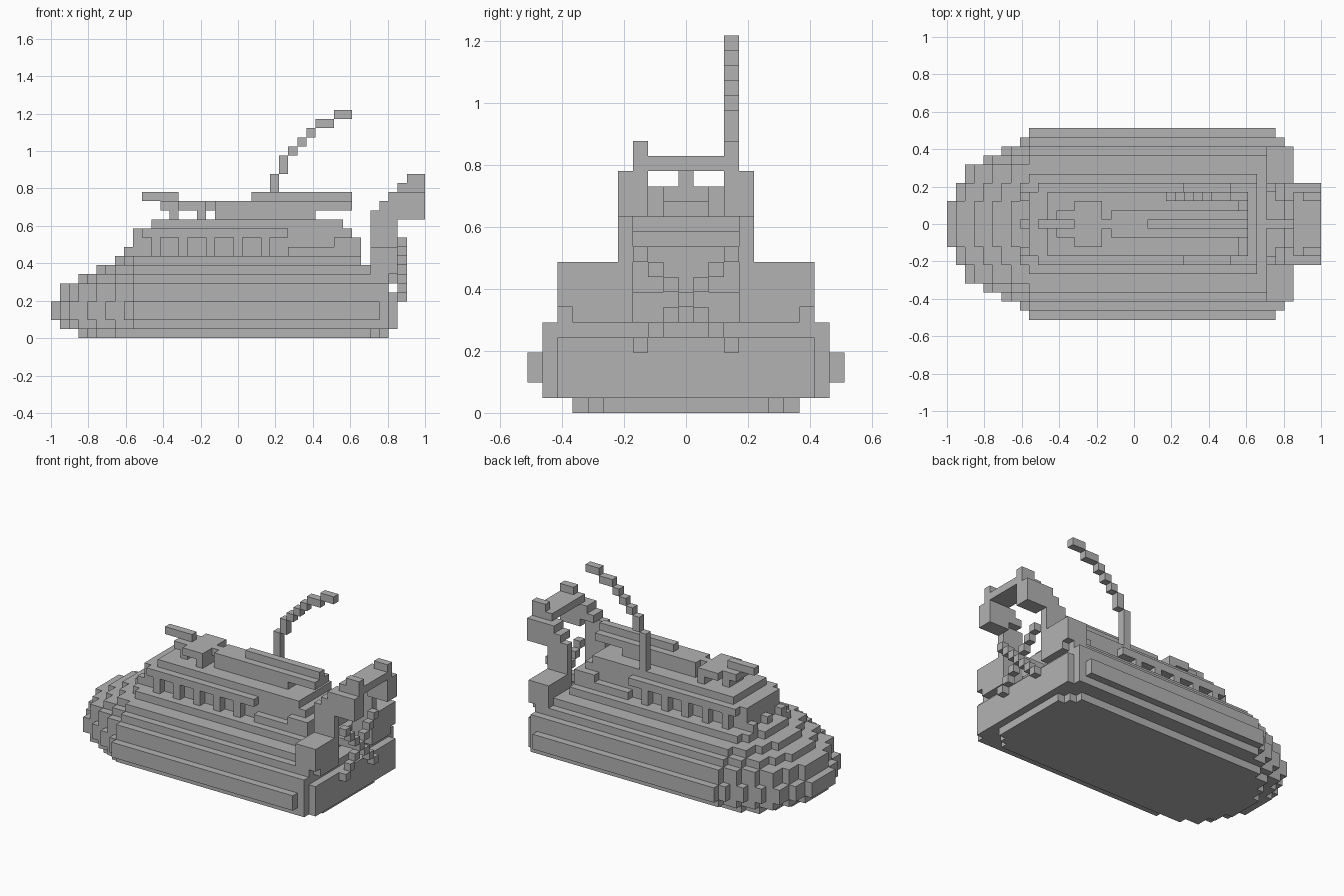
import bpy, bmesh

if "Cube" in bpy.data.objects:
    bpy.data.objects.remove(bpy.data.objects["Cube"])

V = 2 / 41                      # edge of one block; the model is 41 x 21 x 25 blocks
parts = {}


def box(name, x0, x1, y0, y1, z0, z1, mirror=False):
    """Fill blocks; x1, z1 exclusive, y0..y1 inclusive counted from the centre line."""
    cells = parts.setdefault(name, set())
    for i in range(x0, x1):
        for j in range(y0, y1 + 1):
            for k in range(z0, z1):
                cells.add((i, j, k))
                if mirror:
                    cells.add((i, -j, k))


# Half-width of the rounded bow, block by block from the tip
BOW = [2, 4, 6, 6, 7, 7, 8, 8, 9]


def layer(name, start, end, half, z0, z1):
    for i in range(start, end):
        n = i - start
        h = min(half, BOW[n] if n < len(BOW) else 10)
        box(name, i, i + 1, -h, h, z0, z1)


# Skirt base with chamfered stern
layer("skirt_base", 3, 35, 7, 0, 1)
box("skirt_base", 35, 36, -6, 6, 0, 1)
box("skirt_base", 36, 37, -5, 5, 0, 1)

# Hull
layer("hull", 1, 37, 9, 1, 2)
layer("hull", 0, 37, 9, 2, 4)
layer("hull", 1, 37, 9, 4, 6)
box("hull", 37, 38, -8, 8, 1, 5)
box("side_bumper", 9, 36, 10, 10, 2, 4, True)

# Stepped deck
layer("deck", 3, 35, 8, 6, 7)
layer("deck", 5, 35, 7, 7, 8)
layer("deck", 7, 34, 5, 8, 9)

# Cabin core, window pillars, overhanging band and roof
box("cabin", 10, 34, -3, 3, 9, 11)
box("cabin", 10, 33, -3, 3, 11, 12)
box("cabin", 9, 10, -3, 3, 9, 12)
for i in range(11, 26, 3):
    box("window_pillar", i, i + 1, 4, 4, 9, 11, True)
box("window_pillar", 26, 34, 4, 4, 9, 10, True)
box("window_pillar", 31, 34, 4, 4, 10, 11, True)
for j in (0, 3):
    box("front_pillar", 8, 9, j, j, 9, 10, True)
box("cabin_band", 10, 26, 4, 4, 11, 12, True)
box("roof", 11, 32, -3, 3, 12, 13)

# Raised roof housing and ridge
box("roof_housing", 18, 29, -1, 1, 13, 14)
box("roof_housing", 18, 33, -1, 1, 14, 15)
box("roof_ridge", 22, 33, 0, 0, 15, 16)

# Roof gun
box("gun_mount", 13, 14, -1, 1, 13, 14)
box("gun_mount", 16, 17, -2, 2, 13, 14)
box("gun_mount", 12, 14, -1, 1, 14, 15)
box("gun_mount", 14, 17, -2, 2, 14, 15)
box("gun_mount", 17, 18, 0, 0, 14, 15)
box("gun_barrel", 10, 14, 0, 0, 15, 16)

# Swept aerial
for x0, x1, z0, z1 in ((24, 25, 13, 18), (25, 26, 18, 20), (26, 27, 20, 21), (27, 28, 21, 22),
                       (28, 29, 22, 23), (29, 31, 23, 24), (31, 33, 24, 25)):
    box("aerial", x0, x1, 3, 3, z0, z1)

# Stern side blocks, tail struts and tail fins joined by a crossbar
box("stern_block", 35, 38, 5, 7, 6, 10, True)
box("stern_block", 35, 37, 8, 8, 6, 7, True)
box("stern_block", 35, 38, 8, 8, 7, 10, True)
box("tail_strut", 35, 38, 4, 4, 6, 13, True)
for n in range(3):
    box("tail_fin", 35 + n, 41, 3 if n else 4, 4, 13 + n, 14 + n, True)
box("tail_fin", 38, 41, 3, 3, 13, 17, True)
box("tail_fin", 39, 41, 3, 3, 17, 18, True)
box("tail_crossbar", 38, 41, -2, 2, 16, 17)

# X-shaped propeller and its shaft
box("propeller_shaft", 34, 38, 0, 0, 7, 8)
box("propeller", 38, 39, 0, 0, 7, 8)
for n in (1, 2, 3):
    box("propeller", 38, 39, n, n, 7 + n, 8 + n, True)
    box("propeller", 38, 39, n, n, 7 - n, 8 - n, True)

# Turn block sets into meshes that keep only the outer faces
grey = bpy.data.materials.new("plain grey")
grey.diffuse_color = (0.45, 0.45, 0.45, 1)
grey.use_nodes = True
grey.node_tree.nodes["Principled BSDF"].inputs["Base Color"].default_value = grey.diffuse_color
solid = set().union(*parts.values())

for name, cells in parts.items():
    bm = bmesh.new()
    for c in sorted(cells):
        for axis in range(3):
            for side in (0, 1):
                near = list(c)
                near[axis] += 2 * side - 1
                if tuple(near) in solid:
                    continue
                a, b = (axis + 1) % 3, (axis + 2) % 3
                ring = []
                for da, db in ((0, 0), (1, 0), (1, 1), (0, 1)):
                    p = list(c)
                    p[axis] += side
                    p[a] += da
                    p[b] += db
                    ring.append(bm.verts.new((p[0] * V - 1, (p[1] - 0.5) * V, p[2] * V)))
                bm.faces.new(ring if side else ring[::-1])
    bmesh.ops.remove_doubles(bm, verts=bm.verts, dist=0.001)
    bmesh.ops.dissolve_limit(bm, angle_limit=0.01, verts=bm.verts, edges=bm.edges)
    mesh = bpy.data.meshes.new(name)
    bm.to_mesh(mesh)
    bm.free()
    mesh.materials.append(grey)
    bpy.context.collection.objects.link(bpy.data.objects.new(name, mesh))
